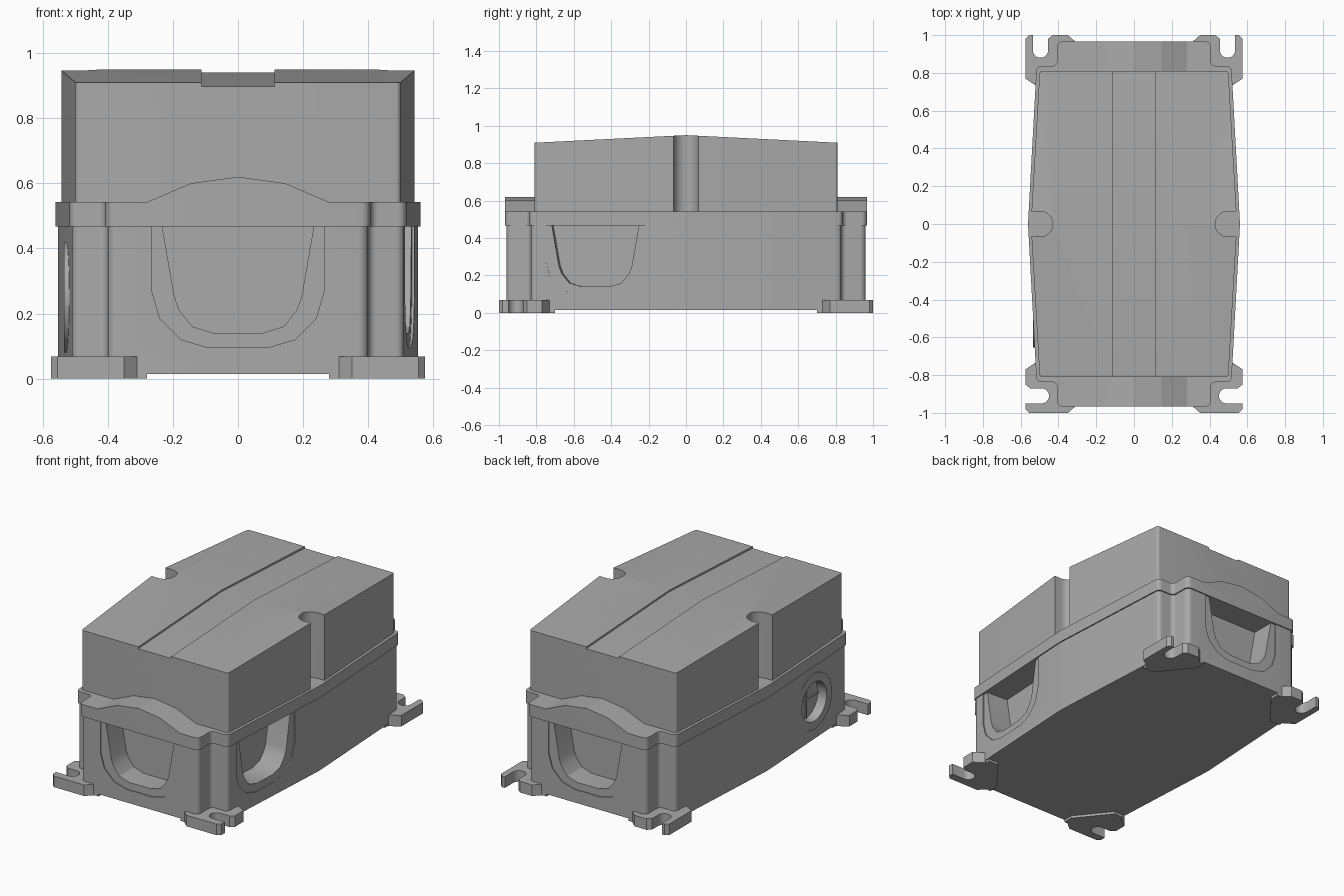
import bpy, bmesh, math
from mathutils import Matrix, Vector

if "Cube" in bpy.data.objects:
    bpy.data.objects.remove(bpy.data.objects["Cube"])

grey = bpy.data.materials.new("housing grey")
grey.use_nodes = True
GREY = (0.4, 0.4, 0.4, 1)
grey.diffuse_color = GREY
grey.node_tree.nodes["Principled BSDF"].inputs["Base Color"].default_value = GREY

AXES = {"z": lambda a, b, h: (a, b, h),
        "x": lambda a, b, h: (h, a, b),
        "y": lambda a, b, h: (a, h, b)}


def prism(name, pts, lo, hi, axis="z"):
    """Extrude a closed 2D outline along an axis."""
    bm = bmesh.new()
    base = bm.faces.new([bm.verts.new(AXES[axis](a, b, lo)) for a, b in pts])
    new = bmesh.ops.extrude_face_region(bm, geom=[base])["geom"]
    shift = Vector(AXES[axis](0, 0, hi - lo))
    bmesh.ops.translate(bm, vec=shift, verts=[v for v in new if isinstance(v, bmesh.types.BMVert)])
    bmesh.ops.recalc_face_normals(bm, faces=bm.faces)
    mesh = bpy.data.meshes.new(name)
    bm.to_mesh(mesh)
    bm.free()
    mesh.materials.append(grey)
    ob = bpy.data.objects.new(name, mesh)
    bpy.context.collection.objects.link(ob)
    return ob


def boolean(ob, cutter, op="DIFFERENCE"):
    """Apply a boolean and drop the cutter."""
    cutter.hide_render = True
    mod = ob.modifiers.new("cut", "BOOLEAN")
    mod.object, mod.operation, mod.solver = cutter, op, "EXACT"
    bpy.ops.object.select_all(action="DESELECT")
    bpy.context.view_layer.objects.active = ob
    ob.select_set(True)
    bpy.ops.object.modifier_apply(modifier=mod.name)
    bpy.data.objects.remove(cutter)


def smooth(ob):
    bpy.ops.object.select_all(action="DESELECT")
    bpy.context.view_layer.objects.active = ob
    ob.select_set(True)
    bpy.ops.object.shade_smooth_by_angle(angle=math.radians(25))


def arc(cx, cy, r, a0, a1, n=6):
    return [(cx + r * math.cos(math.radians(a0 + (a1 - a0) * i / n)),
             cy + r * math.sin(math.radians(a0 + (a1 - a0) * i / n))) for i in range(n + 1)]


def four_way(quarter):
    """Mirror a quarter outline running from +x axis to +y axis."""
    half = quarter + [(-x, y) for x, y in reversed(quarter)]
    return half + [(-x, -y) for x, y in half]


def plan(g):
    """Stepped-corner plan of the box, grown by g."""
    return four_way([(0.553 + g, 0.02)] + arc(0.485 + g, 0.805 + g, 0.025, 0, 90)
                    + arc(0.425 + g, 0.855 + g, 0.025, 270, 180)
                    + arc(0.37 + g, 0.93 + g, 0.03, 0, 90))


def u_shape(pts):
    return pts + [(-a, b) for a, b in reversed(pts)]


OUTER = u_shape([(0.265, 0.48), (0.265, 0.27), (0.24, 0.185), (0.175, 0.12), (0.09, 0.095)])
INNER = u_shape([(0.235, 0.48), (0.195, 0.25), (0.18, 0.21), (0.14, 0.16), (0.075, 0.14)])

# Lower box with cable entry pockets
box = prism("lower_box", plan(0), 0.015, 0.47)
slope = math.atan(0.043 / 0.785)
places = [Matrix.Translation((0, -0.96, 0)),
          Matrix.Translation((0, 0.96, 0)) @ Matrix.Rotation(math.pi, 4, "Z"),
          Matrix.Translation((0.526, -0.485, 0)) @ Matrix.Rotation(math.pi / 2 - slope, 4, "Z")]
for place in places:
    for shape, depth in ((OUTER, 0.006), (INNER, 0.15)):
        cutter = prism("pocket_cutter", shape, -0.05, depth, "y")
        cutter.data.transform(place)
        boolean(box, cutter)

# Round knockout on one long side
CY, CZ = -0.485, 0.25
boss = prism("round_knockout", arc(CY, CZ, 0.17, 0, 354, 59), -0.535, -0.45, "x")
for ob in (box, boss):
    boolean(ob, prism("hole_cutter", arc(CY, CZ, 0.12, 0, 354, 59), -0.6, -0.475, "x"))
smooth(box)
smooth(boss)
for name, w, h in (("knockout_rib_level", 0.118, 0.005), ("knockout_rib_upright", 0.005, 0.118)):
    prism(name, [(CY - w, CZ - h), (CY + w, CZ - h), (CY + w, CZ + h), (CY - w, CZ + h)],
          -0.483, -0.47, "x")

# Lid flange with arched ends
flange = prism("lid_flange", plan(0.007), 0.467, 0.542)
smooth(flange)
arch = u_shape([(0.28, 0.53), (0.28, 0.542), (0.145, 0.60), (0, 0.62)][:3])
arch.insert(3, (0, 0.62))
for name, s in (("front_arch", -1), ("back_arch", 1)):
    prism(name, arch, s * 0.79, s * 0.967, "y")

# Lid with ridged top, side notches and recessed centre strip
lid = prism("lid", four_way([(0.545, 0.02)] + arc(0.485, 0.795, 0.015, 0, 90)), 0.53, 1.1)
boolean(lid, prism("roof", [(-1, 0.4), (1, 0.4), (1, 0.9), (0, 0.95), (-1, 0.9)], -1, 1, "x"),
        "INTERSECT")
boolean(lid, prism("strip_cutter", [(-1, 0.888), (0, 0.94), (1, 0.888), (1, 1.2), (-1, 1.2)],
                   -0.112, 0.112, "x"))
for s in (-1, 1):
    slot = arc(0.497, 0, 0.067, 90, 270, 16) + [(0.7, -0.067), (0.7, 0.067)]
    boolean(lid, prism("notch_cutter", [(s * x, y) for x, y in slot], 0.542, 1.2))
smooth(lid)

# Slotted mounting feet, with pads reaching under the box
back = ([(0.31, 0.965), (0.35, 1.0), (0.43, 1.0), (0.455, 0.98)] + arc(0.495, 0.92, 0.04, 180, 360, 12)
        + [(0.535, 1.0), (0.555, 1.0), (0.575, 0.98), (0.575, 0.77), (0.515, 0.73), (0.40, 0.75)])
front = ([(0.31, 0.965), (0.35, 1.0), (0.555, 1.0), (0.575, 0.98), (0.575, 0.95)]
         + arc(0.49, 0.91, 0.04, 90, 270, 12)
         + [(0.55, 0.87), (0.575, 0.85), (0.575, 0.77), (0.515, 0.73), (0.40, 0.75)])
pad = [(0.28, 0.96), (0.28, 0.90), (0.44, 0.70), (0.51, 0.70), (0.51, 0.83), (0.42, 0.85), (0.40, 0.96)]
for side, sx in (("left", 1), ("right", -1)):
    for end, sy, shape in (("front", -1, front), ("back", 1, back)):
        smooth(prism(f"{end}_{side}_foot", [(sx * x, sy * y) for x, y in shape], 0.0, 0.068))
        prism(f"{end}_{side}_pad", [(sx * x, sy * y) for x, y in pad], 0.0, 0.02)
